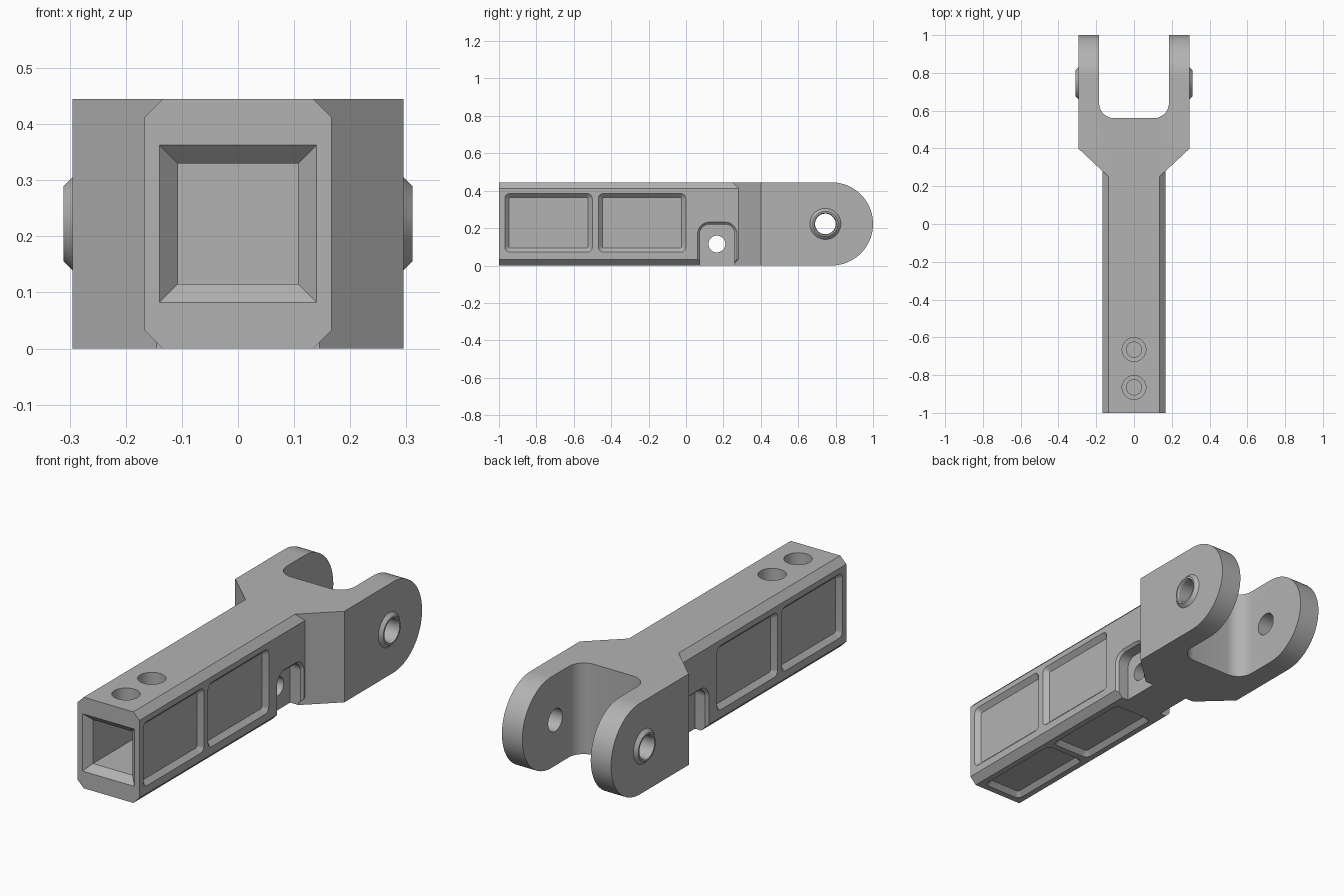
import bpy, bmesh, math

cube = bpy.data.objects.get("Cube")
if cube:
    bpy.data.objects.remove(cube, do_unlink=True)

grey = bpy.data.materials.new("plain grey")
grey.use_nodes = True
GREY = (0.45, 0.45, 0.45, 1)
grey.diffuse_color = GREY
grey.node_tree.nodes["Principled BSDF"].inputs["Base Color"].default_value = GREY

MID = 0.2225          # mid height of the part
TOP = 2 * MID
PLACE = {"x": lambda u, v, t: (t, u, v),
         "y": lambda u, v, t: (u, t, v),
         "z": lambda u, v, t: (u, v, t)}


def loft(name, axis, sections):
    """Solid through a list of (outline, position along axis)."""
    bm = bmesh.new()
    rings = [[bm.verts.new(PLACE[axis](u, v, t)) for u, v in outline]
             for outline, t in sections]
    n = len(rings[0])
    for a, b in zip(rings, rings[1:]):
        for i in range(n):
            j = (i + 1) % n
            bm.faces.new((a[i], a[j], b[j], b[i]))
    bm.faces.new(rings[0])
    bm.faces.new(rings[-1])
    bmesh.ops.recalc_face_normals(bm, faces=bm.faces)
    mesh = bpy.data.meshes.new(name)
    bm.to_mesh(mesh)
    bm.free()
    mesh.materials.append(grey)
    ob = bpy.data.objects.new(name, mesh)
    bpy.context.collection.objects.link(ob)
    return ob


def circle(cu, cv, r, n=48):
    return [(cu + r * math.cos(2 * math.pi * i / n),
             cv + r * math.sin(2 * math.pi * i / n)) for i in range(n)]


def rounded(cu, cv, hu, hv, r, n=8):
    """Rectangle outline with rounded corners."""
    pts = []
    for k, (su, sv) in enumerate([(1, 1), (-1, 1), (-1, -1), (1, -1)]):
        for i in range(n + 1):
            a = math.pi / 2 * (k + i / n)
            pts.append((cu + su * (hu - r) + r * math.cos(a),
                        cv + sv * (hv - r) + r * math.sin(a)))
    return pts


def box(h):
    return [(-h, MID - h), (h, MID - h), (h, MID + h), (-h, MID + h)]


def combine(target, tool, operation):
    mod = target.modifiers.new(operation.lower(), "BOOLEAN")
    mod.operation = operation
    mod.solver = "EXACT"
    mod.object = tool
    bpy.context.view_layer.objects.active = target
    bpy.ops.object.modifier_apply(modifier=mod.name)
    bpy.data.objects.remove(tool, do_unlink=True)


def cut(tool):
    combine(body, tool, "DIFFERENCE")


# Fork: flared plan, rounded ends, open slot
half = [(0.125, 0.241), (0.295, 0.4), (0.295, 1.05)]
plan = half + [(-x, y) for x, y in reversed(half)]
fork = loft("fork", "z", [(plan, 0), (plan, TOP)])
arc = [(1 - MID + MID * math.cos(a), MID + MID * math.sin(a))
       for a in (math.pi * (i / 40 - 0.5) for i in range(41))]
side = [(0, TOP), (0, 0)] + arc
combine(fork, loft("end_round", "x", [(side, -0.5), (side, 0.5)]), "INTERSECT")
slot = rounded(0, 1.06, 0.185, 0.5, 0.08)
combine(fork, loft("slot", "z", [(slot, -0.1), (slot, 0.6)]), "DIFFERENCE")

# Chamfered bar
w, c = 0.167, 0.033
octagon = [(w, c), (w, TOP - c), (w - c, TOP), (c - w, TOP),
           (-w, TOP - c), (-w, c), (c - w, 0), (w - c, 0)]
body = loft("clevis_bar", "y", [(octagon, -1), (octagon, 0.4)])
combine(body, fork, "UNION")

# Pivot bosses
PIVOT = (0.745, MID)
for s in (1, -1):
    boss = loft("boss", "x", [(circle(*PIVOT, 0.083), s * 0.25),
                              (circle(*PIVOT, 0.083), s * 0.295),
                              (circle(*PIVOT, 0.067), s * 0.311)])
    combine(body, boss, "UNION")

# Pivot hole with a slight countersink
pin = [(0.063, -0.32), (0.055, -0.303), (0.055, 0.303), (0.063, 0.32)]
cut(loft("pivot_hole", "x", [(circle(*PIVOT, r), t) for r, t in pin]))

# Tapered square socket in the front end
cut(loft("socket", "y", [(box(0.15), -1.01), (box(0.107), -0.967),
                         (box(0.107), -0.5)]))

# Shallow pockets with sloping walls, on both sides and underneath
for y in (-0.735, -0.235):
    for s in (1, -1):
        cut(loft("side_pocket", "x", [
            (rounded(y, 0.228, 0.212, 0.135, 0.01), s * (w - 0.022)),
            (rounded(y, 0.228, 0.244, 0.167, 0.036), s * (w + 0.01))]))
    cut(loft("bottom_pocket", "z", [
        (rounded(0, y, 0.083, 0.212, 0.01), 0.022),
        (rounded(0, y, 0.115, 0.244, 0.036), -0.01)]))

# Arched notches with chamfered rims, joined by a cross hole
for s in (1, -1):
    cut(loft("notch", "x", [
        (rounded(0.167, 0.06, 0.093, 0.16, 0.05), s * 0.1),
        (rounded(0.167, 0.06, 0.093, 0.16, 0.05), s * 0.155),
        (rounded(0.167, 0.06, 0.115, 0.182, 0.072), s * 0.177)]))
hole = circle(0.165, 0.115, 0.045)
cut(loft("cross_hole", "x", [(hole, -0.3), (hole, 0.3)]))

# Counterbored screw holes on top
for y in (-0.665, -0.865):
    cut(loft("screw_hole", "z", [(circle(0, y, r), z) for r, z in
                                 [(0.04, 0.2), (0.04, 0.37),
                                  (0.063, 0.371), (0.063, 0.5)]]))

# Tidy flat faces, then shade
bm = bmesh.new()
bm.from_mesh(body.data)
bmesh.ops.remove_doubles(bm, verts=bm.verts, dist=0.00005)
bmesh.ops.dissolve_limit(bm, angle_limit=math.radians(0.5),
                         verts=bm.verts, edges=bm.edges)
bm.to_mesh(body.data)
bm.free()
bpy.ops.object.select_all(action="DESELECT")
body.select_set(True)
bpy.context.view_layer.objects.active = body
bpy.ops.object.shade_smooth_by_angle(angle=math.radians(25))
